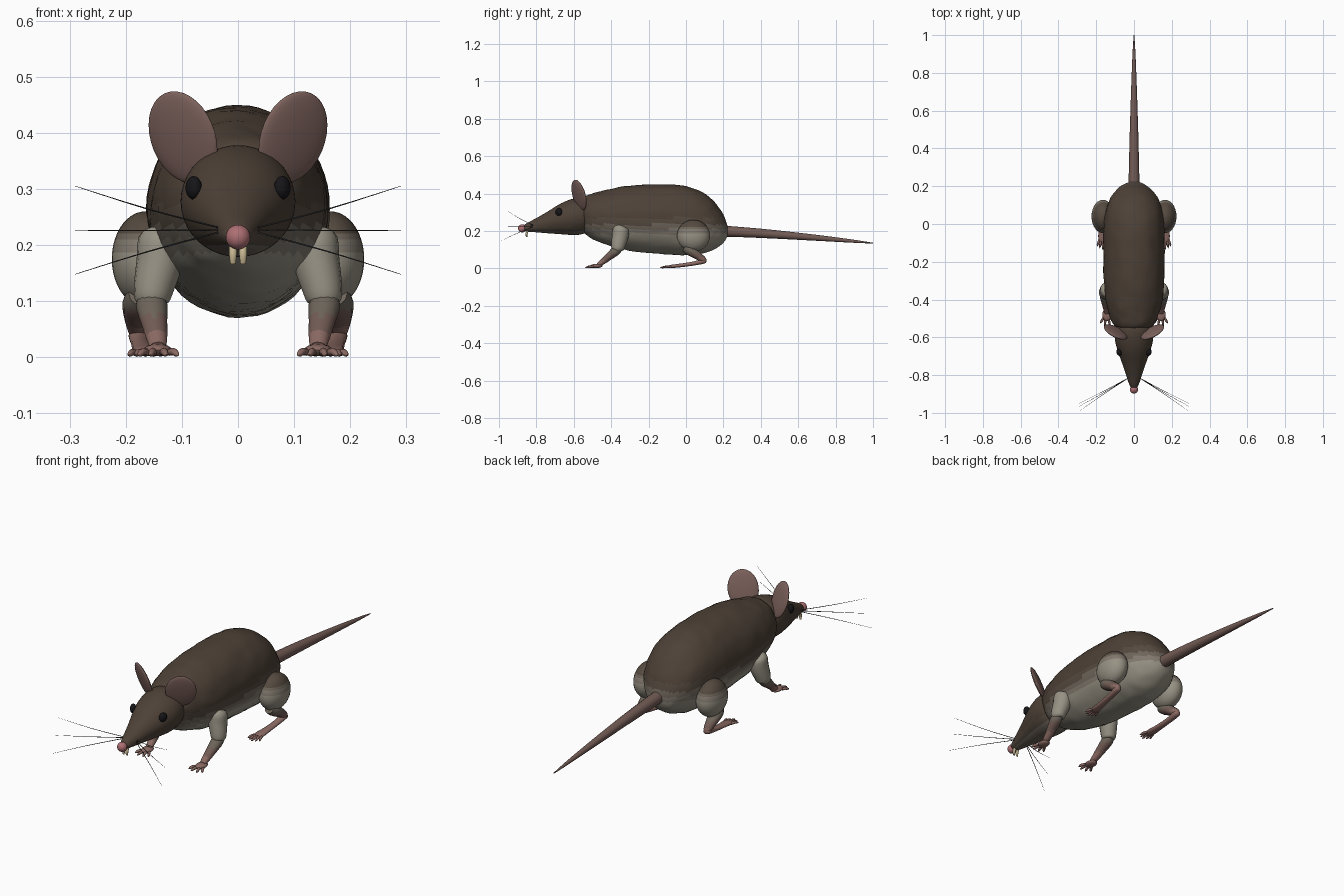
import bpy, bmesh, math
from mathutils import Vector, Matrix, noise

if "Cube" in bpy.data.objects:
    bpy.data.objects.remove(bpy.data.objects["Cube"])


def mat(name, r, g, b):
    m = bpy.data.materials.new(name)
    m.diffuse_color = (r, g, b, 1)
    m.use_nodes = True
    m.node_tree.nodes["Principled BSDF"].inputs["Base Color"].default_value = m.diffuse_color
    return m


FUR = mat("dark fur", 0.075, 0.053, 0.038)
MID = [mat("flank fur %d" % i, 0.09 + 0.065 * i, 0.068 + 0.062 * i, 0.05 + 0.053 * i) for i in range(3)]
BELLY = mat("belly fur", 0.31, 0.285, 0.23)
SKIN = mat("skin", 0.26, 0.145, 0.125)
TAIL = mat("tail skin", 0.17, 0.105, 0.09)
EAR = mat("ear skin", 0.21, 0.125, 0.11)
NOSE = mat("nose pink", 0.42, 0.16, 0.17)
BLACK = mat("eye black", 0.008, 0.008, 0.01)
TOOTH = mat("tooth", 0.6, 0.5, 0.3)
HAIR = mat("whisker", 0.05, 0.05, 0.05)


def finish(name, bm, mats, angle=60):
    bmesh.ops.recalc_face_normals(bm, faces=bm.faces)
    me = bpy.data.meshes.new(name)
    bm.to_mesh(me)
    bm.free()
    for m in mats:
        me.materials.append(m)
    ob = bpy.data.objects.new(name, me)
    bpy.context.collection.objects.link(ob)
    bpy.ops.object.select_all(action='DESELECT')
    ob.select_set(True)
    bpy.context.view_layer.objects.active = ob
    bpy.ops.object.shade_smooth_by_angle(angle=math.radians(angle))
    return ob


def bands(ob, levels):
    """Pick the material of each face by its height."""
    for p in ob.data.polygons:
        p.material_index = sum(p.center.z < z for z in levels)


def smooth_path(pts, sub):
    """Catmull-Rom through tuples of any length."""
    out = []
    for i in range(len(pts) - 1):
        a, b, c, d = (pts[max(0, min(len(pts) - 1, i + k))] for k in (-1, 0, 1, 2))
        for s in range(sub):
            t = s / sub
            out.append([0.5 * (2 * q + (r - p) * t + (2 * p - 5 * q + 4 * r - u) * t * t
                        + (3 * q - p - 3 * r + u) * t ** 3) for p, q, r, u in zip(a, b, c, d)])
    return out + [list(pts[-1])]


def tube(name, pts, mats, n=16, sub=4, upright=False, bumps=0.0, angle=60):
    """Loft elliptical rings through (x, y, z, half_width, half_height)."""
    pts = smooth_path(pts, sub)
    bm = bmesh.new()
    rings = []
    for i, p in enumerate(pts):
        c = Vector(p[:3])
        t = Vector(pts[min(i + 1, len(pts) - 1)][:3]) - Vector(pts[max(i - 1, 0)][:3])
        t = Vector((0, 1, 0)) if upright else t.normalized()
        side = Vector((1, 0, 0))
        side = (side - t * side.dot(t)).normalized()
        up = side.cross(t)
        ring = []
        for k in range(n):
            a = 2 * math.pi * k / n
            v = c + side * max(p[3], .0005) * math.cos(a) + up * max(p[4], .0005) * math.sin(a)
            if bumps:
                v += (v - c).normalized() * bumps * noise.noise(v * 22)
            ring.append(bm.verts.new(v))
        rings.append(ring)
    for a, b in zip(rings, rings[1:]):
        for k in range(n):
            bm.faces.new((a[k], a[(k + 1) % n], b[(k + 1) % n], b[k]))
    bm.faces.new(rings[0])
    bm.faces.new(rings[-1])
    return finish(name, bm, mats, angle)


def ball(name, loc, size, mats, rot=None, seg=24, rings=14):
    bm = bmesh.new()
    m = Matrix.Translation(loc) @ (rot or Matrix()) @ Matrix.Diagonal((*size, 1))
    bmesh.ops.create_uvsphere(bm, u_segments=seg, v_segments=rings, radius=1, matrix=m)
    return finish(name, bm, mats)


# Body: dark back fading to a pale belly
body = tube("body", [
    (0, -.56, .285, .07, .075), (0, -.54, .285, .10, .10), (0, -.49, .278, .128, .125),
    (0, -.40, .272, .150, .153), (0, -.28, .268, .160, .177), (0, -.12, .263, .162, .186),
    (0, .00, .255, .160, .184), (0, .09, .243, .145, .163), (0, .15, .230, .117, .128),
    (0, .20, .212, .072, .075), (0, .225, .20, .02, .02)],
    [FUR, *MID, BELLY], n=56, sub=5, upright=True, bumps=.004)
bands(body, (.27, .235, .21, .185))

# Head
head = tube("head", [
    (0, -.50, .285, .045, .045), (0, -.525, .283, .085, .083), (0, -.56, .280, .100, .098),
    (0, -.61, .275, .101, .096), (0, -.67, .265, .087, .082), (0, -.74, .246, .062, .058),
    (0, -.80, .231, .042, .038), (0, -.85, .220, .025, .023), (0, -.875, .215, .010, .010)],
    [FUR, *MID[:2]], n=40, sub=4, upright=True)
bands(head, (.225, .20))
ball("nose", (0, -.876, .214), (.022, .022, .022), [NOSE])

# Tail
tube("tail", [(0, .18, .20, .030, .030), (0, .30, .194, .027, .027), (0, .45, .184, .0235, .0235),
              (0, .60, .172, .019, .019), (0, .75, .159, .014, .014), (0, .90, .145, .008, .008),
              (0, 1.0, .135, .002, .002)], [TAIL], n=16, sub=4)


def toes(name, x, y, z, spread, length, r, count, splay):
    for i in range(count):
        f = i / (count - 1) * 2 - 1
        dx, ln = f * spread, length * (1 - .3 * abs(f))
        p = Vector((x + dx, y, z))
        d = Vector((f * splay, -1, 0)).normalized() * ln
        q, e = p + d * .5, p + d * .8
        tip = p + d
        tube("%s_%d" % (name, i + 1), [(*p, r, r), (q.x, q.y, q.z + .001, r, r),
             (e.x, e.y, r * .9, r * .8, r * .8), (tip.x, tip.y, .004, .001, .001)], [SKIN], n=8, sub=2)


for s, tag in ((1, "left"), (-1, "right")):
    # Ear: a thin dish leaning forward, its outer edge turned back
    rot = Matrix.Rotation(s * math.radians(30), 4, 'Z') @ Matrix.Rotation(math.radians(17), 4, 'X') \
        @ Matrix.Rotation(s * math.radians(8), 4, 'Y')
    ball("ear_" + tag, (s * .098, -.572, .392), (.068, .013, .086), [EAR], rot, 28, 16)
    ball("eye_" + tag, (s * .079, -.680, .302), (.014, .019, .021), [BLACK],
         Matrix.Rotation(s * math.radians(-20), 4, 'Z'), 16, 10)
    # Incisor
    tube("tooth_" + tag, [(s * .009, -.845, .205, .007, .006), (s * .009, -.853, .185, .007, .006),
                          (s * .009, -.851, .167, .005, .003)], [TOOTH], n=8, sub=2)
    # Whiskers
    for i, (z, y) in enumerate(((.305, -.95), (.226, -.965), (.148, -.99))):
        tube("whisker_%s_%d" % (tag, i + 1),
             [(s * .03, -.815, .227 + .003 * (1 - i), .0016, .0016),
              (s * .16, -.885 - .008 * i, .226 + (z - .226) * .48, .0012, .0012),
              (s * .29, y, z, .0004, .0004)], [HAIR], n=6, sub=3)

    # Front leg
    arm = tube("front_upper_leg_" + tag, [
        (s * .135, -.345, .225, .022, .022), (s * .137, -.348, .212, .040, .042),
        (s * .140, -.352, .17, .041, .044), (s * .150, -.362, .125, .036, .038),
        (s * .154, -.366, .100, .030, .032), (s * .154, -.366, .090, .016, .016)], [BELLY], n=16, sub=3)
    shin = tube("front_lower_leg_" + tag, [
        (s * .154, -.355, .115, .020, .020), (s * .154, -.375, .094, .028, .026),
        (s * .150, -.41, .065, .024, .021), (s * .145, -.445, .036, .019, .016),
        (s * .143, -.470, .018, .015, .011)], [MID[1], TAIL, SKIN], n=14, sub=3)
    bands(shin, (.075, .045))
    ball("front_foot_" + tag, (s * .143, -.480, .013), (.025, .034, .011), [SKIN], None, 16, 8)
    toes("front_toe_" + tag, s * .142, -.495, .009, .019, .050, .0065, 4, .55)

    # Hind leg
    thigh = ball("thigh_" + tag, (s * .165, .040, .175), (.060, .088, .085), [MID[0], *MID, BELLY], None, 28, 22)
    bands(thigh, (.245, .225, .205, .185))
    calf = tube("hind_lower_leg_" + tag, [
        (s * .170, -.005, .112, .025, .025), (s * .174, .02, .096, .032, .028),
        (s * .177, .06, .070, .026, .022), (s * .178, .092, .048, .018, .017),
        (s * .178, .105, .040, .009, .009)], [MID[1], TAIL, SKIN], n=14, sub=3)
    bands(calf, (.08, .055))
    tube("hind_foot_" + tag, [
        (s * .178, .108, .041, .008, .007), (s * .178, .095, .039, .017, .014),
        (s * .175, .04, .026, .016, .011), (s * .170, -.03, .016, .019, .010),
        (s * .166, -.075, .011, .023, .009), (s * .165, -.092, .009, .016, .007)], [SKIN], n=14, sub=3)
    toes("hind_toe_" + tag, s * .165, -.08, .008, .017, .058, .006, 5, .35)
